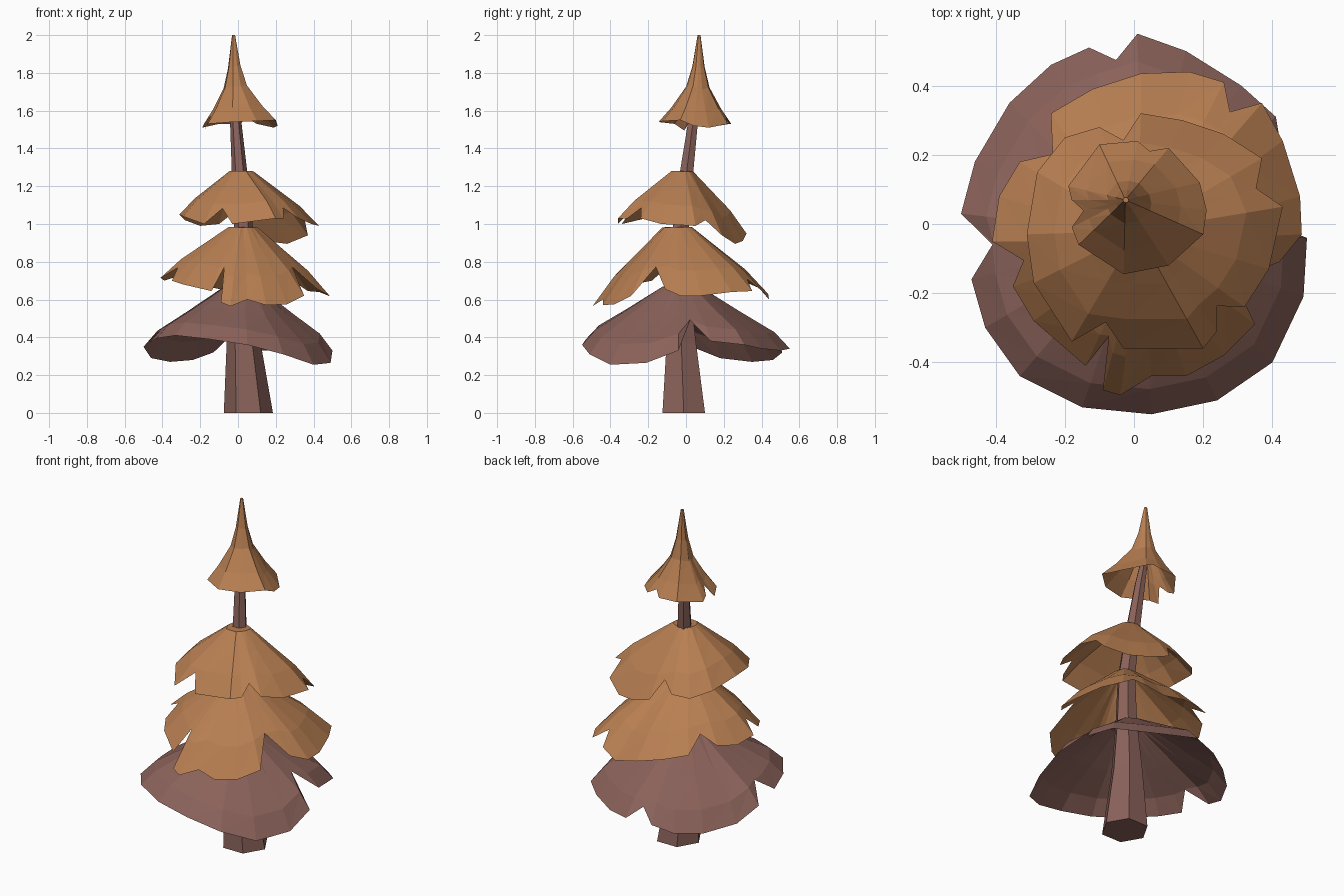
import bpy, math


def material(name, rgb):
    m = bpy.data.materials.new(name)
    m.diffuse_color = (*rgb, 1)
    return m


BROWN = material("bark_brown", (0.255, 0.122, 0.102))
ORANGE = material("autumn_orange", (0.479, 0.212, 0.084))


def loft(name, rings, mat, cap_top=False, cap_bottom=False):
    """Join equal-sized rings (listed bottom to top, counter-clockwise) with flat faces."""
    n = len(rings[0])
    verts = [p for ring in rings for p in ring]
    faces = []
    for k in range(len(rings) - 1):
        for i in range(n):
            j = (i + 1) % n
            a, b, c, d = k * n + i, k * n + j, (k + 1) * n + j, (k + 1) * n + i
            faces += [(a, b, c), (a, c, d)]
    if cap_top:
        faces.append(tuple(range((len(rings) - 1) * n, len(rings) * n)))
    if cap_bottom:
        faces.append(tuple(reversed(range(n))))
    mesh = bpy.data.meshes.new(name)
    mesh.from_pydata(verts, [], faces)
    mesh.materials.append(mat)
    obj = bpy.data.objects.new(name, mesh)
    bpy.context.collection.objects.link(obj)
    return obj


def drop(profile, f):
    """Share of the way down at share f of the way out."""
    for (f1, g1), (f0, g0) in zip(profile, profile[1:]):
        if f >= f0:
            return g0 + (g1 - g0) * (f - f0) / (f1 - f0)
    return profile[-1][1]


def tier(name, mat, top, profile, rim):
    """Open skirt of foliage: rim points drawn up to the top along a profile
    of (share out, share down). A plain number in the rim is a notch that stops
    at that share of the way out, midway between its neighbours."""
    rays = []
    for i, p in enumerate(rim):
        if isinstance(p, tuple):
            rays.append((p, 1))
        else:
            a, b = rim[i - 1], rim[(i + 1) % len(rim)]
            rays.append((tuple((u + v) / 2 for u, v in zip(a, b)), p))
    rings = []
    for k, (f, _) in enumerate(profile):
        ring = []
        for p, limit in rays:
            h = min(f, limit - 0.01 * k)
            s = (h, h, drop(profile, h))
            ring.append(tuple(c + (q - c) * t for c, q, t in zip(top, p, s)))
        rings.append(ring)
    return loft(name, rings, mat, cap_top=True)


# Bent, tapering six-sided trunk: x, y, z, radius
TRUNK = [(0.055, -0.012, 0, 0.13), (0.03, -0.025, 0.37, 0.09), (0.025, -0.035, 0.68, 0.062),
         (0.03, -0.028, 0.97, 0.05), (0.01, 0.0, 1.25, 0.042), (-0.012, 0.037, 1.54, 0.03),
         (-0.028, 0.06, 1.7, 0.02)]
loft("trunk", [[(x + r * math.cos(math.tau * i / 6), y + r * math.sin(math.tau * i / 6), z)
                for i in range(6)] for x, y, z, r in TRUNK], BROWN, True, True)

# Lowest skirt, three drooping lobes
tier("foliage_bottom", BROWN, (0.02, -0.03, 0.675),
     [(1, 1), (0.86, 0.74), (0.56, 0.43), (0.18, 0.02)],
     [0.7, (0.44, 0.13, 0.38), (0.41, 0.31, 0.36), (0.31, 0.40, 0.34),
      (0.15, 0.50, 0.33), (0.01, 0.55, 0.34), 0.9, (-0.13, 0.51, 0.32),
      (-0.24, 0.46, 0.28), (-0.36, 0.35, 0.27), (-0.46, 0.18, 0.29), (-0.5, 0.03, 0.35),
      0.85, (-0.47, -0.16, 0.37), (-0.43, -0.30, 0.395), (-0.33, -0.44, 0.41),
      (-0.15, -0.53, 0.39), (0.05, -0.55, 0.36), (0.24, -0.51, 0.31), (0.40, -0.40, 0.255),
      (0.49, -0.21, 0.265), (0.5, -0.04, 0.33)])

SKIRT = [(1, 1), (0.75, 0.64), (0.45, 0.32), (0.17, 0.02)]

# Second skirt
tier("foliage_lower_middle", ORANGE, (0.025, -0.05, 0.99), SKIRT,
     [(0.485, -0.03, 0.62), (0.48, 0.08, 0.62), (0.43, 0.24, 0.64), (0.37, 0.35, 0.645),
      0.87, (0.26, 0.41, 0.64), (0.16, 0.44, 0.60), (0.02, 0.435, 0.63),
      (-0.12, 0.39, 0.66), (-0.24, 0.32, 0.69), 0.84, (-0.33, 0.18, 0.72),
      (-0.39, 0.08, 0.70), (-0.41, -0.05, 0.715), 0.85, (-0.35, -0.18, 0.70),
      (-0.29, -0.28, 0.68), (-0.14, -0.41, 0.645), 0.7, (-0.09, -0.48, 0.585),
      (-0.04, -0.495, 0.565), (0.05, -0.44, 0.60), (0.15, -0.44, 0.57), (0.26, -0.38, 0.575),
      (0.35, -0.29, 0.62), 0.73, (0.42, -0.11, 0.655)])

# Third skirt, low lobe at the back right
tier("foliage_upper_middle", ORANGE, (0.01, -0.02, 1.285), SKIRT,
     [(0.43, 0.05, 0.99), 0.88, (0.37, 0.19, 0.94), (0.26, 0.26, 0.895),
      (0.14, 0.30, 0.91), (0.02, 0.32, 0.95), 0.82, (-0.10, 0.28, 1.0),
      (-0.20, 0.25, 0.99), (-0.28, 0.15, 1.02), (-0.31, -0.03, 1.05), (-0.29, -0.17, 1.04),
      (-0.18, -0.34, 1.0), 0.8, (-0.03, -0.36, 1.0), (0.20, -0.36, 1.03),
      (0.24, -0.31, 1.03), 0.85, (0.32, -0.24, 1.03), (0.39, -0.13, 1.0)])

# Pointed tip
tier("foliage_tip", ORANGE, (-0.025, 0.07, 2.0),
     [(1, 1), (0.68, 0.83), (0.32, 0.59), (0.17, 0.36), (0.04, 0)],
     [(0.20, -0.03, 1.55), (0.21, 0.04, 1.52), (0.19, 0.12, 1.51), (0.10, 0.22, 1.53),
      0.88, (0.01, 0.24, 1.53), (-0.10, 0.23, 1.53), (-0.19, 0.11, 1.51),
      (-0.18, 0.07, 1.53), 0.78, (-0.18, -0.01, 1.495), (-0.16, -0.06, 1.53),
      (-0.03, -0.145, 1.54), (0.10, -0.12, 1.545)])
